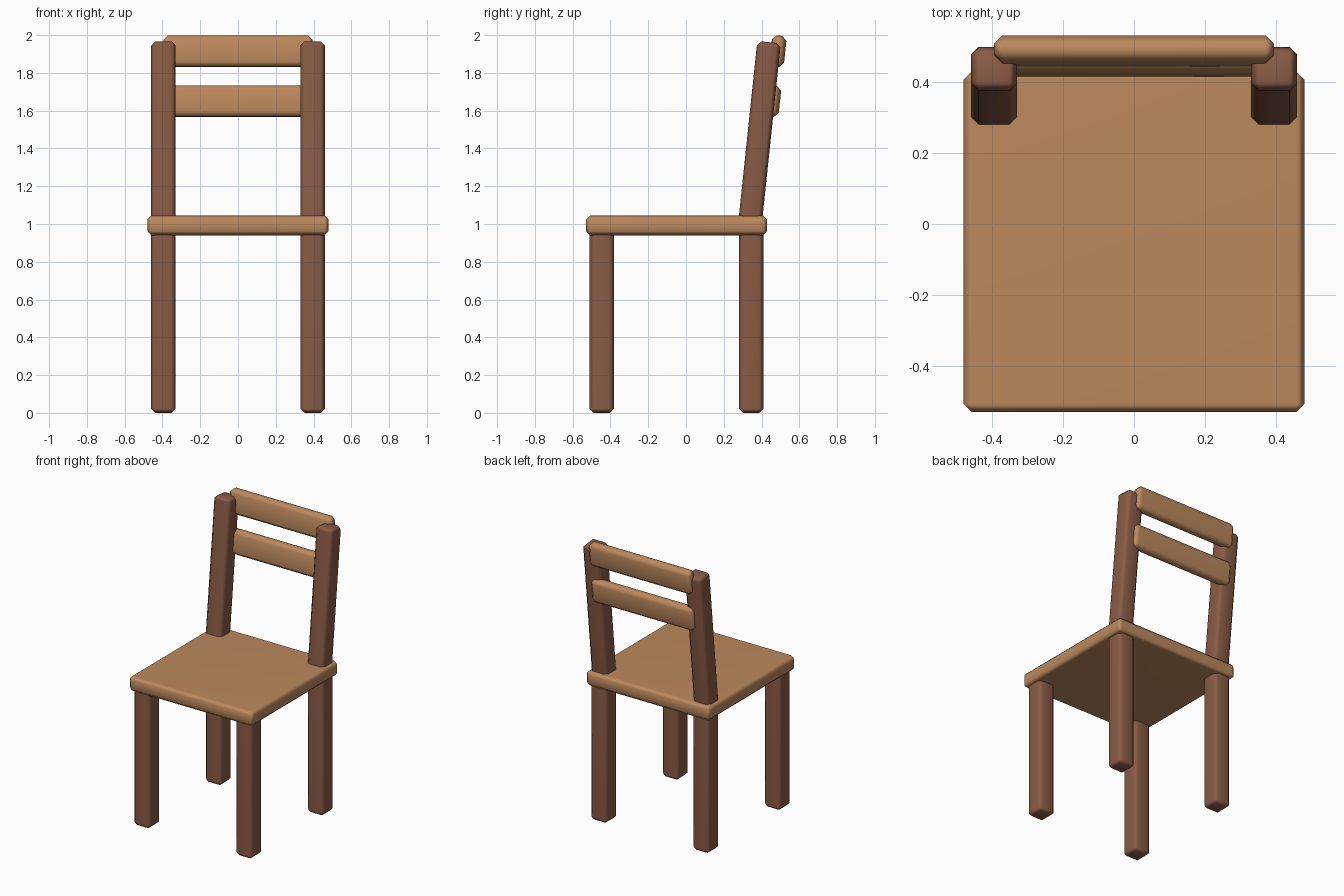
import bpy
import math
from mathutils import Matrix

if "Cube" in bpy.data.objects:
    bpy.data.objects.remove(bpy.data.objects["Cube"])


def make_material(name, colour):
    mat = bpy.data.materials.new(name)
    mat.use_nodes = True
    mat.diffuse_color = colour
    mat.node_tree.nodes["Principled BSDF"].inputs["Base Color"].default_value = colour
    return mat


light_wood = make_material("light wood", (0.50, 0.25, 0.11, 1))
dark_wood = make_material("dark wood", (0.25, 0.105, 0.06, 1))

LEAN = math.radians(-6)


def beam(name, size, centre, mat, bevel, lean=0):
    """Chamfered, softly shaded block, optionally leaning backwards."""
    bpy.ops.mesh.primitive_cube_add(size=1, location=centre)
    obj = bpy.context.object
    obj.name = name
    obj.data.transform(Matrix.Diagonal((*size, 1)))
    obj.rotation_euler.x = lean
    obj.data.materials.append(mat)
    bpy.ops.object.shade_smooth()
    chamfer = obj.modifiers.new("Chamfer", "BEVEL")
    chamfer.width = bevel
    chamfer.segments = 1
    chamfer.limit_method = "NONE"
    normals = obj.modifiers.new("Soft edges", "WEIGHTED_NORMAL")
    normals.keep_sharp = True
    return obj


# Seat
beam("seat", (0.96, 0.96, 0.105), (0, -0.05, 0.9925), light_wood, 0.022)

# Legs and leaning back posts
for side, x in (("left", 0.395), ("right", -0.395)):
    beam(f"front_leg_{side}", (0.13, 0.13, 0.98), (x, -0.445, 0.49), dark_wood, 0.022)
    beam(f"back_leg_{side}", (0.13, 0.13, 0.98), (x, 0.345, 0.49), dark_wood, 0.022)
    beam(f"back_post_{side}", (0.13, 0.125, 0.97), (x, 0.389, 1.48), dark_wood, 0.022, LEAN)

# Backrest slats
for name, y, z in (("top_slat", 0.487, 1.915), ("lower_slat", 0.459, 1.65)):
    beam(name, (0.79, 0.077, 0.165), (0, y, z), light_wood, 0.024, LEAN)
